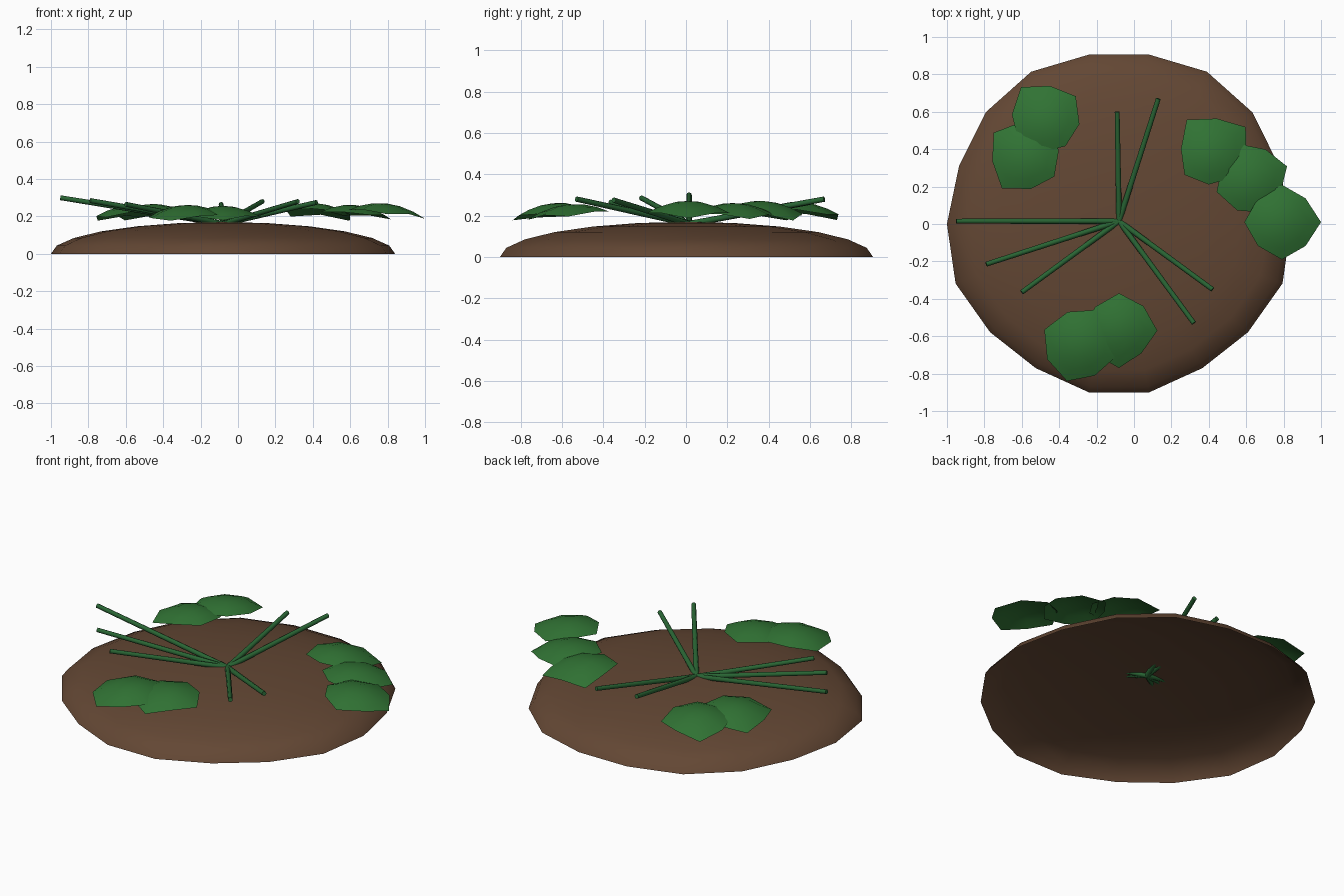
import bpy, bmesh
from math import sin, cos, radians
from mathutils import Vector

cube = bpy.data.objects.get("Cube")
if cube:
    bpy.data.objects.remove(cube)


def material(name, color):
    mat = bpy.data.materials.new(name)
    mat.use_nodes = True
    mat.diffuse_color = color
    bsdf = mat.node_tree.nodes["Principled BSDF"]
    bsdf.inputs["Base Color"].default_value = color
    bsdf.inputs["Roughness"].default_value = 0.9
    return mat


def finish(bm, name, mat, angle=60):
    mesh = bpy.data.meshes.new(name)
    bm.to_mesh(mesh)
    bm.free()
    obj = bpy.data.objects.new(name, mesh)
    bpy.context.collection.objects.link(obj)
    mesh.materials.append(mat)
    bpy.ops.object.select_all(action="DESELECT")
    bpy.context.view_layer.objects.active = obj
    obj.select_set(True)
    bpy.ops.object.shade_smooth_by_angle(angle=radians(angle))
    return obj


def dome_faces(bm, rings, apex):
    """Join closed rings of vertices, then close the last one with a fan."""
    n = len(rings[0])
    for low, high in zip(rings, rings[1:]):
        for i in range(n):
            j = (i + 1) % n
            bm.faces.new((low[i], low[j], high[j], high[i]))
    for i in range(n):
        bm.faces.new((rings[-1][i], rings[-1][(i + 1) % n], apex))


soil = material("soil brown", (0.125, 0.063, 0.034, 1))
green = material("leaf green", (0.03, 0.17, 0.034, 1))
stem_green = material("stem green", (0.022, 0.13, 0.034, 1))

CENTRE_X = -0.08

# Soil mound: an open, slightly uneven flattened dome
half = [0.92, 0.91, 0.93, 0.94, 0.92]
front_half = [0.93, 0.90, 0.89, 0.915]
radii = half + half[:0:-1] + [0.92] + front_half + front_half[::-1]
bm = bmesh.new()
rings = []
for k in range(6):
    a = radians(15 * k)
    rings.append([bm.verts.new((CENTRE_X + r * cos(a) * cos(radians(20 * i)),
                                r * cos(a) * sin(radians(20 * i)),
                                0.17 * sin(a))) for i, r in enumerate(radii)])
dome_faces(bm, rings, bm.verts.new((CENTRE_X, 0, 0.17)))
finish(bm, "soil_mound", soil)

# Stems: thin rods fanning out from the crown
CROWN = Vector((CENTRE_X, 0.015, 0.16))
tips = [(-0.09, 0.6, 0.265), (0.13, 0.67, 0.28), (-0.95, 0.015, 0.3),
        (-0.79, -0.215, 0.285), (-0.6, -0.365, 0.265),
        (0.42, -0.35, 0.275), (0.32, -0.53, 0.28)]
for n, tip in enumerate(tips, 1):
    axis = Vector(tip) - CROWN
    bm = bmesh.new()
    bmesh.ops.create_cone(bm, cap_ends=True, segments=8, radius1=0.015,
                          radius2=0.013, depth=axis.length)
    turn = axis.to_track_quat("Z", "Y").to_matrix().to_4x4()
    bm.transform(turn)
    bmesh.ops.translate(bm, verts=bm.verts, vec=CROWN + axis / 2)
    finish(bm, f"stem_{n}", stem_green, 50)


# Leaves: broad drooping blades, each given by centre, tip angle and radii
def leaf(name, centre, tip_angle, radii):
    outward = Vector((centre[0] - CENTRE_X, centre[1], 0)).normalized()
    base = Vector(centre)
    bm = bmesh.new()
    rings = []
    for f in (1, 0.7, 0.35):
        ring = []
        for i, r in enumerate(radii):
            a = radians(tip_angle + 45 * i)
            p = Vector((cos(a), sin(a), 0)) * r * f
            p.z = -1.4 * p.length_squared - 0.1 * p.dot(outward)
            ring.append(bm.verts.new(base + p))
        rings.append(ring)
    dome_faces(bm, rings, bm.verts.new(base))
    finish(bm, name, green)


leaf("back_right_upper_leaf", (-0.475, 0.56, 0.265), 127,
     [0.215, 0.18, 0.18, 0.18, 0.18, 0.185, 0.205, 0.18])
leaf("back_right_lower_leaf", (-0.58, 0.365, 0.26), 144,
     [0.21, 0.18, 0.215, 0.18, 0.19, 0.18, 0.21, 0.18])
leaf("back_left_leaf", (0.42, 0.38, 0.27), 38,
     [0.225, 0.185, 0.225, 0.17, 0.19, 0.17, 0.17, 0.18])
leaf("left_middle_leaf", (0.63, 0.24, 0.26), 20,
     [0.2, 0.175, 0.2, 0.175, 0.2, 0.185, 0.19, 0.17])
leaf("left_outer_leaf", (0.79, 0.01, 0.27), 0,
     [0.21, 0.18, 0.2, 0.18, 0.2, 0.18, 0.2, 0.18])
leaf("front_leaf", (CENTRE_X, -0.57, 0.255), 90,
     [0.2, 0.18, 0.2, 0.18, 0.2, 0.17, 0.205, 0.185])
leaf("front_right_leaf", (-0.28, -0.645, 0.26), 248,
     [0.21, 0.18, 0.19, 0.19, 0.2, 0.19, 0.215, 0.2])
